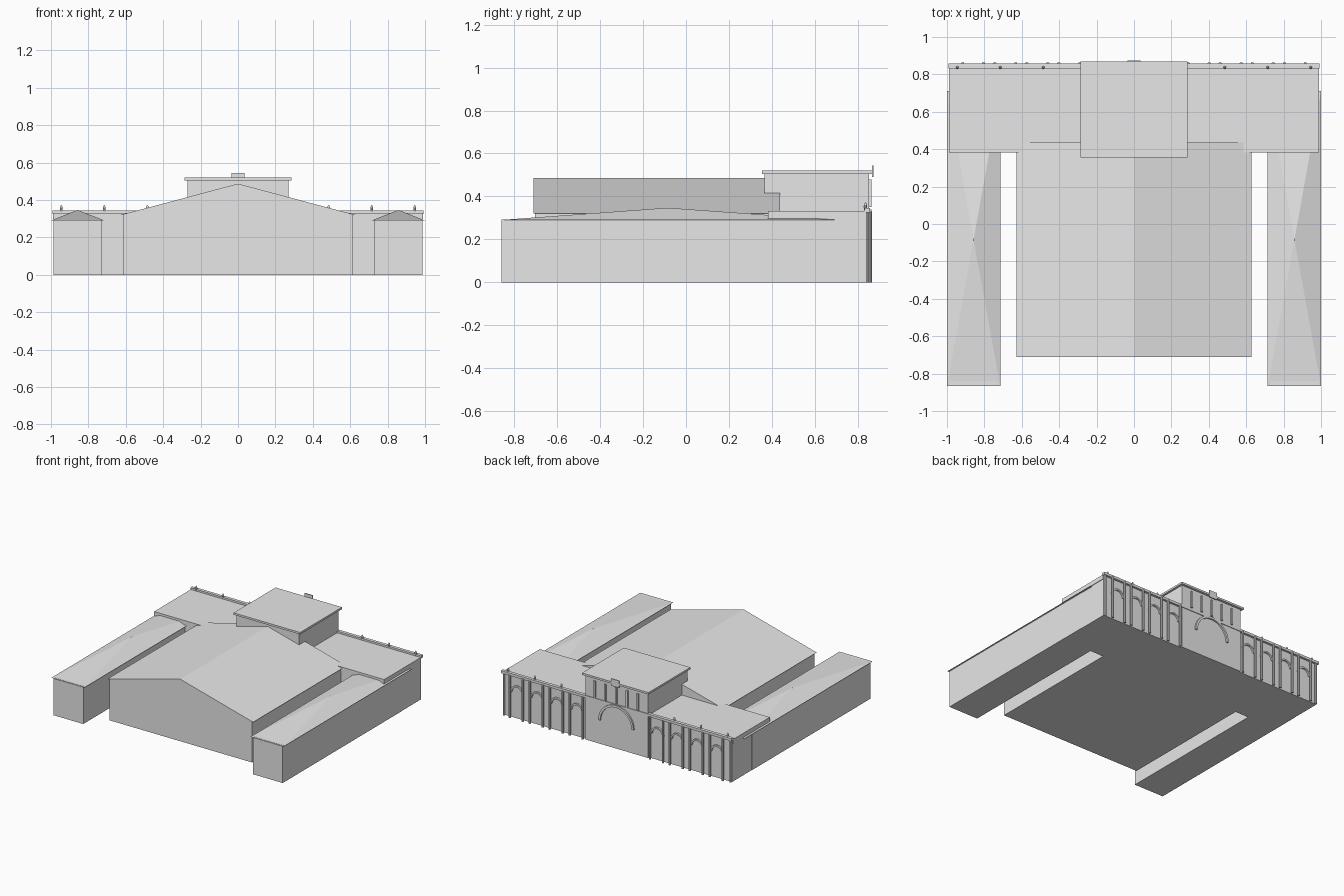
import bpy, bmesh, math
from mathutils import Matrix

if "Cube" in bpy.data.objects:
    bpy.data.objects.remove(bpy.data.objects["Cube"])

stone = bpy.data.materials.new("pale_grey")
stone.diffuse_color = (0.8, 0.8, 0.8, 1)
stone.use_nodes = True
stone.node_tree.nodes["Principled BSDF"].inputs["Base Color"].default_value = stone.diffuse_color


def finish(name, bm):
    bmesh.ops.recalc_face_normals(bm, faces=bm.faces)
    me = bpy.data.meshes.new(name)
    bm.to_mesh(me)
    bm.free()
    me.materials.append(stone)
    ob = bpy.data.objects.new(name, me)
    bpy.context.collection.objects.link(ob)
    return ob


def box(name, x0, x1, y0, y1, z0, z1):
    bm = bmesh.new()
    m = Matrix.Translation(((x0 + x1) / 2, (y0 + y1) / 2, (z0 + z1) / 2)) @ \
        Matrix.Diagonal((x1 - x0, y1 - y0, z1 - z0, 1))
    bmesh.ops.create_cube(bm, size=1, matrix=m)
    return finish(name, bm)


def extrude_xz(name, pts, y0, y1):
    """Extrude an x-z outline along y."""
    bm = bmesh.new()
    a = [bm.verts.new((x, y0, z)) for x, z in pts]
    b = [bm.verts.new((x, y1, z)) for x, z in pts]
    n = len(pts)
    bm.faces.new(a)
    bm.faces.new(b)
    for i in range(n):
        j = (i + 1) % n
        bm.faces.new((a[i], a[j], b[j], b[i]))
    return finish(name, bm)


def arch(name, cx, cz, r_in, r_out, y0, y1, n=16):
    """Half-ring moulding on the back wall."""
    ang = [math.pi * i / n for i in range(n + 1)]
    pts = [(cx + r_out * math.cos(t), cz + r_out * math.sin(t)) for t in ang]
    pts += [(cx + r_in * math.cos(t), cz + r_in * math.sin(t)) for t in reversed(ang)]
    return extrude_xz(name, pts, y0, y1)


def pyramid(name, x0, x1, y0, y1, z, apex):
    bm = bmesh.new()
    base = [bm.verts.new((x, y, z)) for x, y in ((x0, y0), (x1, y0), (x1, y1), (x0, y1))]
    top = bm.verts.new(apex)
    bm.faces.new(base)
    for i in range(4):
        bm.faces.new((base[i], base[(i + 1) % 4], top))
    return finish(name, bm)


def column(name, x, y, z0, z1, r):
    bm = bmesh.new()
    bmesh.ops.create_cone(bm, cap_ends=True, segments=10, radius1=r, radius2=r, depth=z1 - z0,
                          matrix=Matrix.Translation((x, y, (z0 + z1) / 2)))
    return finish(name, bm)


def finial(name, x, y, z):
    bm = bmesh.new()
    bmesh.ops.create_uvsphere(bm, u_segments=10, v_segments=8, radius=1,
                              matrix=Matrix.Translation((x, y, z)) @ Matrix.Diagonal((.008, .008, .02, 1)))
    return finish(name, bm)


# Main hall with gable roof
box("hall_walls", -.613, .613, -.703, .42, 0, .322)
extrude_xz("hall_roof", [(-.628, .32), (.628, .32), (0, .487)], -.71, .437)

# Entrance range across the back, with roof slab and parapet
box("entrance_range_walls", -.985, .985, .39, .84, 0, .325)
box("entrance_range_roof", -.99, .99, .383, .838, .297, .331)
box("parapet", -.993, .993, .832, .857, .325, .345)

# Central pavilion
box("pavilion_walls", -.27, .27, .365, .852, 0, .506)
box("pavilion_roof", -.286, .286, .355, .87, .505, .52)
box("crest_plate", -.034, .034, .866, .873, .49, .545)
arch("pavilion_arch", 0, .188, .135, .152, .845, .864, 24)
for i in range(-2, 3):
    box("pavilion_strip", i * .093 - .007, i * .093 + .007, .845, .864, .35, .48)

for s in (-1, 1):
    # Side wings with shallow pyramid roofs
    xs = sorted((s * .73, s * .987))
    box("wing_walls", *xs, -.86, .6, 0, .292)
    xr = sorted((s * .715, s * 1.0))
    pyramid("wing_roof", *xr, -.867, .71, .29, (s * .858, -.085, .347))
    # Arcade of four bays: paired columns and an arch in each
    for k in range(4):
        cx = s * (.346 + .1715 * k)
        for d in (-.056, .056):
            column("arcade_column", cx + d, .857, 0, .33, .009)
        arch("arcade_arch", cx, .2, .044, .056, .835, .852)
    column("corner_column", s * .975, .845, 0, .33, .009)
    # Finials along the parapet
    for x in (.485, .715, .945):
        finial("finial", s * x, .836, .352)
